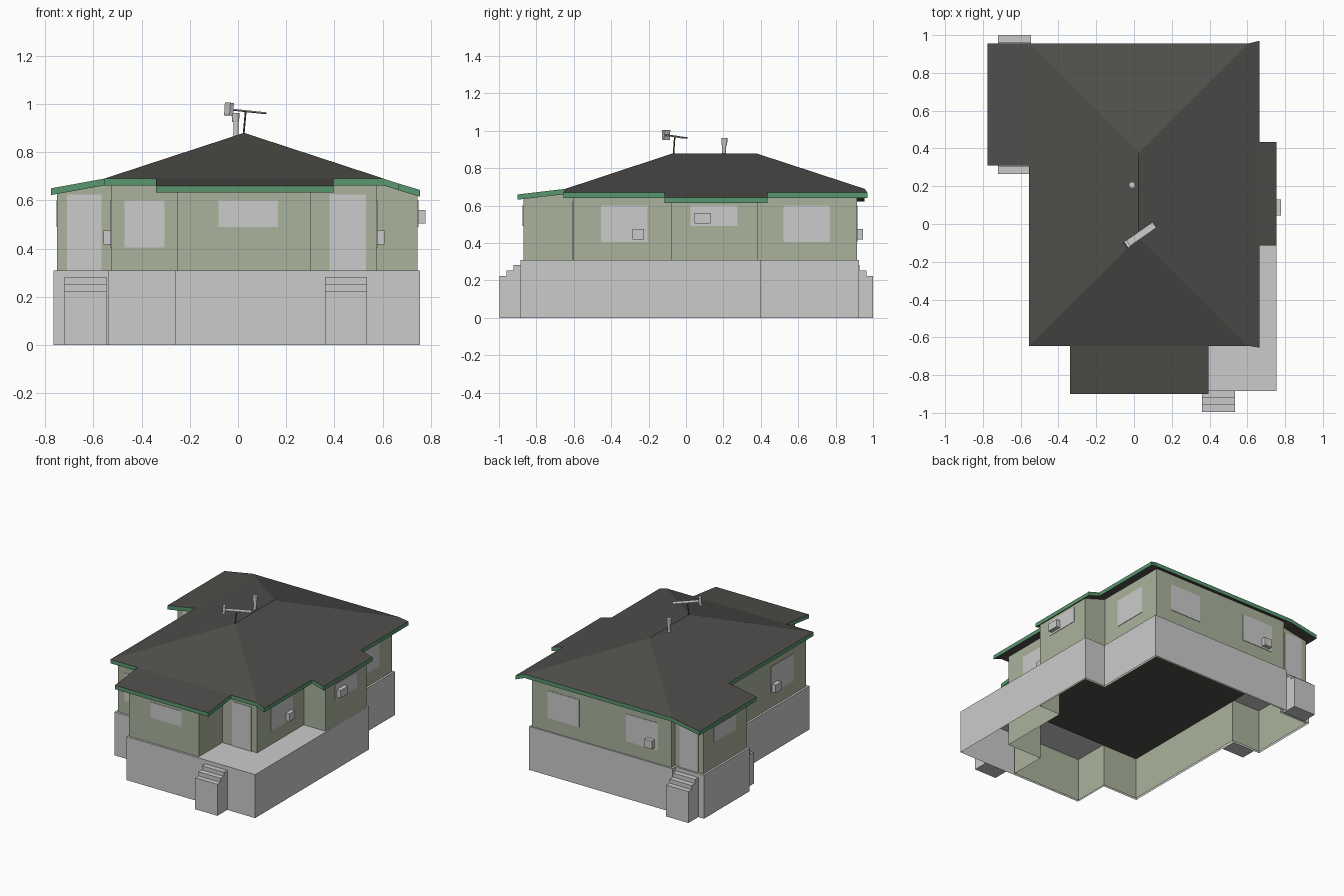
import bpy
from math import atan2, hypot
from mathutils import Vector

if "Cube" in bpy.data.objects:
    bpy.data.objects.remove(bpy.data.objects["Cube"])


def material(name, rgb):
    m = bpy.data.materials.new(name)
    m.diffuse_color = (*rgb, 1)
    m.use_nodes = True
    m.node_tree.nodes["Principled BSDF"].inputs["Base Color"].default_value = m.diffuse_color
    return m


WALL = material("wall_green", (0.40, 0.45, 0.33))
ROOF = material("roof_dark", (0.08, 0.076, 0.07))
TRIM = material("trim_green", (0.10, 0.31, 0.16))


def mesh(name, verts, faces, mats=()):
    me = bpy.data.meshes.new(name)
    me.from_pydata(verts, [], faces)
    for m in mats:
        me.materials.append(m)
    ob = bpy.data.objects.new(name, me)
    bpy.context.collection.objects.link(ob)
    return ob


def box(name, x, y, z, mat=None):
    v = [(a, b, c) for c in z for b in y for a in x]
    f = [(0, 2, 3, 1), (4, 5, 7, 6), (0, 1, 5, 4), (1, 3, 7, 5), (3, 2, 6, 7), (2, 0, 4, 6)]
    return mesh(name, v, f, [mat] if mat else [])


def shell(name, outline, mat=None, cap=False):
    # vertical walls along an outline of (x, y, top height)
    n = len(outline)
    v = [(x, y, 0) for x, y, z in outline] + list(outline)
    f = [(i, (i + 1) % n, (i + 1) % n + n, i + n) for i in range(n)]
    if cap:
        f.append(tuple(range(n, 2 * n)))
    return mesh(name, v, f, [mat] if mat else [])


# foundation with porch deck
P = 0.31
base = [(-.54, -.62), (-.26, -.62), (-.26, -.885), (.755, -.885), (.755, .4), (.59, .4),
        (.59, .925), (-.54, .925), (-.54, .89), (-.765, .89), (-.765, .375), (-.54, .375)]
shell("foundation", [(x, y, P) for x, y in base], cap=True)
box("main_floor", (-.525, .575), (-.605, .915), (.300, .308), ROOF)

# house walls, tops tucked into the roof slab
shell("walls", [(-.525, -.605, .68), (-.25, -.605, .68), (-.25, -.87, .65), (.30, -.87, .65),
                (.30, -.605, .68), (.575, -.605, .68), (.575, -.08, .68), (.745, -.08, .632),
                (.745, .385, .632), (.575, .385, .68), (.575, .915, .68), (-.525, .915, .68),
                (-.525, .875, .675), (-.75, .875, .64), (-.75, .39, .64), (-.525, .39, .675)], WALL)

# hip roof with three lean-to extensions, and green fascia around the eaves
V = dict(r0=(.025, -.07, .88), r1=(.025, .375, .88),
         a=(-.555, -.645, .69), b=(.605, -.645, .69), c=(.605, .955, .69), d=(-.555, .955, .69),
         e=(.665, -.655, .67), f=(.665, .97, .67), f1=(.665, -.115, .67), f2=(.665, .435, .67),
         g1=(.755, -.115, .643), g2=(.755, .435, .643),
         h1=(-.34, -.645, .69), h2=(.395, -.645, .69), i1=(-.34, -.9, .66), i2=(.395, -.9, .66),
         j=(-.555, .31, .69), k1=(-.775, .31, .65), k2=(-.775, .955, .65))
keys = list(V)
panels = ["a h1 h2 b r0", "b e f1 f2 f c r1 r0", "c d r1", "d j a r0 r1",
          "h1 i1 i2 h2", "f1 g1 g2 f2", "d k2 k1 j"]
top = [[keys.index(k) for k in p.split()] for p in panels]
n = len(keys)
verts = list(V.values()) + [(x, y, z - .028) for x, y, z in V.values()]
under = [[i + n for i in reversed(f)] for f in top]
edges = {(f[i - 1], f[i]) for f in top for i in range(len(f))}
sides = [(q, p, p + n, q + n) for p, q in edges if (q, p) not in edges]
roof = mesh("roof", verts, top + under + sides, (ROOF, TRIM))
for poly in roof.data.polygons:
    poly.material_index = int(poly.index >= 2 * len(top))


def on_wall(name, axis, side, pos, span, z, depth=.003):
    # thin box on a wall; axis is the wall normal, side its sign
    across = sorted((pos - side * .003, pos + side * depth))
    if axis == "x":
        return box(name, across, span, z)
    return box(name, span, across, z)


# windows: tall ones on the main body, low ones on the extensions
TALL, LOW, DOOR = (.405, .60), (.49, .60), (P, .625)
for axis, side, pos, span, z in [
        ("y", -1, -.605, (-.47, -.305), TALL), ("y", -1, -.87, (-.08, .165), LOW),
        ("x", 1, .575, (-.455, -.205), TALL), ("x", 1, .575, (.52, .77), TALL),
        ("x", 1, .745, (.025, .275), LOW), ("x", -1, -.75, (.51, .76), LOW),
        ("x", -1, -.525, (-.455, -.205), TALL),
        ("y", 1, .915, (.20, .45), TALL), ("y", 1, .915, (-.42, -.17), TALL)]:
    on_wall("window", axis, side, pos, span, z)

# doors
on_wall("front_door", "y", -1, -.605, (.38, .53), DOOR)
on_wall("side_front_door", "y", -1, .39, (-.71, -.565), DOOR)
on_wall("side_back_door", "y", 1, .875, (-.71, -.565), DOOR)

# window air conditioners
for axis, side, pos, span, z in [
        ("x", 1, .575, (-.285, -.225), (.418, .475)), ("x", -1, -.525, (-.28, -.215), (.418, .475)),
        ("x", 1, .745, (.045, .13), (.505, .56)), ("y", 1, .915, (-.395, -.335), (.418, .475))]:
    on_wall("air_conditioner", axis, side, pos, span, z, .032)


# stairs of three steps down from the deck
def stairs(name, x, y, direction):
    for i in range(3):
        ends = sorted((y + direction * .037 * i, y + direction * .037 * (i + 1)))
        box(f"{name}_step", x, ends, (0, .282 - .029 * i))


stairs("front_stairs", (.36, .535), -.885, -1)
stairs("side_front_stairs", (-.72, -.545), .375, -1)
stairs("side_back_stairs", (-.72, -.545), .89, 1)


def rod(name, p, q, r1, r2, sides=8, mat=None):
    p, q = Vector(p), Vector(q)
    bpy.ops.mesh.primitive_cone_add(vertices=sides, radius1=r1, radius2=r2,
                                    depth=(q - p).length, location=(p + q) / 2)
    ob = bpy.context.object
    ob.name = name
    ob.rotation_euler = (q - p).to_track_quat("Z", "Y").to_euler()
    if mat:
        ob.data.materials.append(mat)


# chimney pipe with a wider cap
rod("chimney_pipe", (-.008, .20, .84), (-.008, .205, .93), .011, .011, 12)
rod("chimney_cap", (-.010, .205, .925), (-.010, .206, .962), .014, .017, 12)

# aerial: pole, flat boom and end panel
rod("aerial_pole", (.022, -.068, .86), (.032, -.06, .97), .004, .004, 6, ROOF)
start, end = Vector((-.035, -.105, .977)), Vector((.108, -.005, .962))
d = end - start
turn = (0, atan2(-d.z, hypot(d.x, d.y)), atan2(d.y, d.x))
boom = box("aerial_boom", (0, d.length), (-.018, .018), (-.003, .003))
panel = box("aerial_panel", (-.012, .006), (-.02, .02), (-.025, .027))
for ob in (boom, panel):
    ob.location = start
    ob.rotation_euler = turn
